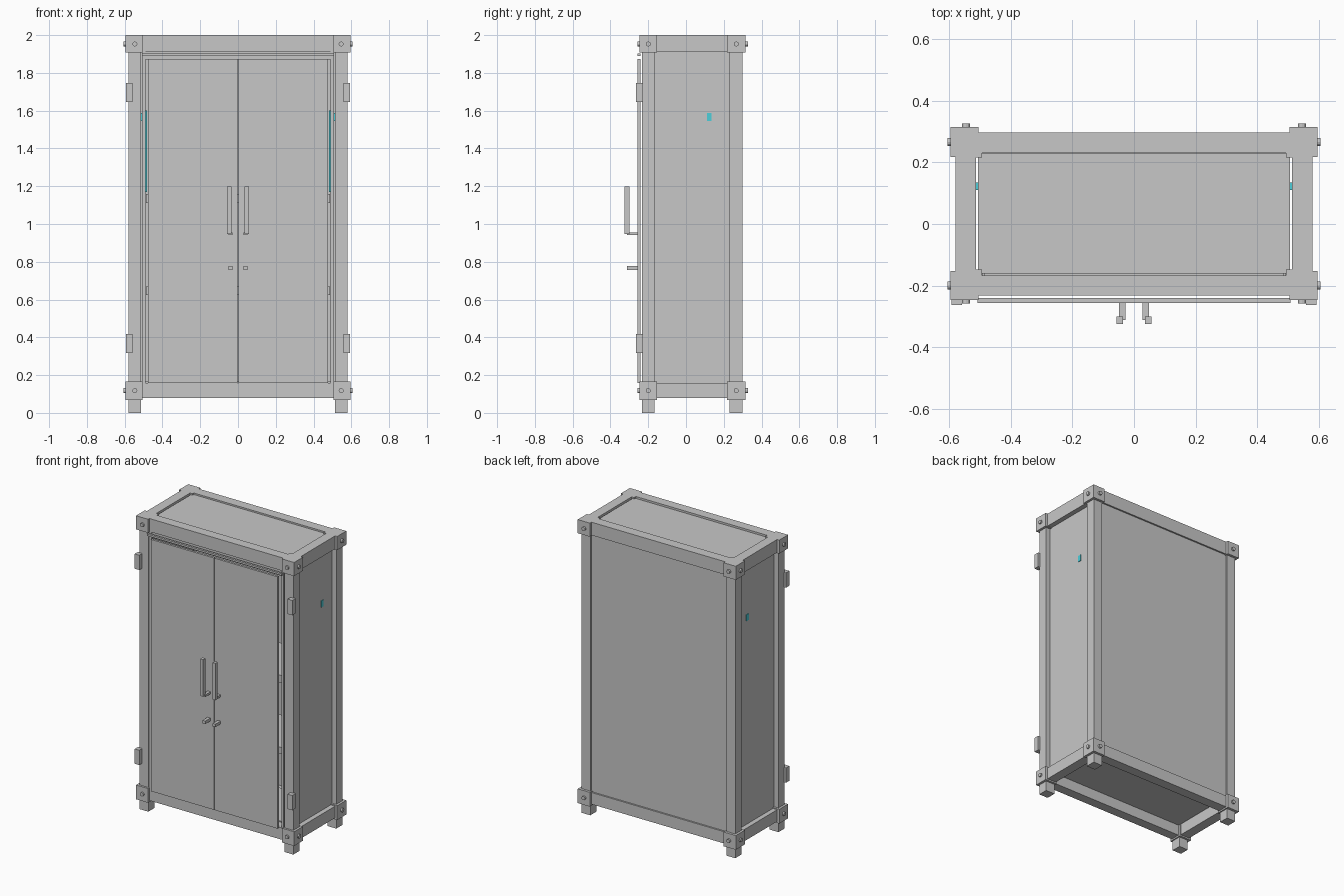
import bpy, bmesh
from math import pi
from mathutils import Matrix

cube = bpy.data.objects.get("Cube")
if cube:
    bpy.data.objects.remove(cube, do_unlink=True)


def material(name, colour):
    m = bpy.data.materials.new(name)
    m.use_nodes = True
    m.diffuse_color = (*colour, 1)
    m.node_tree.nodes["Principled BSDF"].inputs["Base Color"].default_value = (*colour, 1)
    return m


GREY = material("steel grey", (0.575, 0.575, 0.575))
CYAN = material("cyan", (0.075, 0.62, 0.7))
SIDES = {"left": 1, "right": -1}


def finish(name, bm, mat):
    mesh = bpy.data.meshes.new(name)
    bm.to_mesh(mesh)
    bm.free()
    mesh.materials.append(mat)
    obj = bpy.data.objects.new(name, mesh)
    bpy.context.collection.objects.link(obj)
    return obj


def box(name, x, y, z, mat=GREY):
    """Box from three (low, high) spans."""
    bm = bmesh.new()
    bmesh.ops.create_cube(bm, size=1)
    for v in bm.verts:
        v.co = [span[c > 0] for span, c in zip((x, y, z), v.co)]
    return finish(name, bm, mat)


def pair(name, x, y, z, mat=GREY):
    """The same box on the left and the right."""
    for side, s in SIDES.items():
        box(f"{side}_{name}", sorted((s * x[0], s * x[1])), y, z, mat)


def bolt(name, centre, axis):
    bm = bmesh.new()
    bmesh.ops.create_cone(bm, cap_ends=True, segments=12, radius1=0.013, radius2=0.013, depth=0.03)
    turn = Matrix.Rotation(pi / 2, 4, "Y" if axis == "x" else "X")
    bmesh.ops.transform(bm, matrix=Matrix.Translation(centre) @ turn, verts=bm.verts)
    finish(name, bm, GREY)


# Frame: posts, feet, rails, corner blocks and bolts
POST_X = (0.513, 0.58)
DEPTHS = {"front": (-0.233, -0.167), "back": (0.23, 0.298)}
LEVELS = {"bottom": (0.078, 0.158), "top": (1.911, 2.0)}
BLOCKS = {"bottom": (0.068, 0.165), "top": (1.907, 2.0)}

for end, y in DEPTHS.items():
    pair(end + "_post", POST_X, y, (0.1, 1.95))
    pair(end + "_foot", POST_X, y, (0, 0.09))
    for level, z in LEVELS.items():
        box(f"{level}_{end}_rail", (-0.55, 0.55), y, z)

for level, z in LEVELS.items():
    pair(level + "_side_rail", POST_X, (-0.2, 0.26), z)

for level, z in BLOCKS.items():
    mid_z = 0.118 if level == "bottom" else 1.953
    for end, y in (("front", (-0.247, -0.153)), ("back", (0.217, 0.315))):
        pair(f"{level}_{end}_corner_block", (0.505, 0.596), y, z)
        face_y = -0.243 if end == "front" else 0.312
        for side, s in SIDES.items():
            tag = f"{level}_{end}_{side}"
            bolt(tag + "_face_bolt", (s * 0.546, face_y, mid_z), "y")
            bolt(tag + "_side_bolt", (s * 0.591, sum(y) / 2, mid_z), "x")

# Small gussets filling the inner corners of the top frame
for end, y in (("front", (-0.18, -0.148)), ("back", (0.216, 0.25))):
    pair(end + "_top_gusset", (0.494, 0.53), y, (1.95, 2.0))

# Inner cabinet, standing clear of the outer side panels
box("top_panel", (-0.507, 0.507), (-0.161, 0.229), (1.965, 1.99))
box("floor_panel", (-0.507, 0.507), (-0.167, 0.23), (0.15, 0.165))
pair("inner_wall", (0.491, 0.507), (-0.232, 0.229), (0.158, 1.985))
box("lintel", (-0.491, 0.491), (-0.225, -0.205), (1.87, 1.915))
for name, z in (("lower", (0.625, 0.67)), ("upper", (1.11, 1.16))):
    box(name + "_shelf", (-0.488, 0.488), (-0.17, 0.22), z)

# Outer panels
box("back_panel", (-0.515, 0.515), (0.27, 0.287), (0.15, 1.915))
pair("side_panel", (0.53, 0.547), (-0.17, 0.24), (0.15, 1.915))

# Doors with hinges and handles
box("door_top_strip", (-0.508, 0.508), (-0.256, -0.241), (1.89, 1.903))
pair("door", (0.003, 0.477), (-0.256, -0.241), (0.158, 1.874))
for name, z in (("lower", (0.317, 0.418)), ("upper", (1.646, 1.747))):
    pair(name + "_hinge", (0.559, 0.594), (-0.264, -0.228), z)
pair("handle_bar", (0.035, 0.057), (-0.325, -0.3), (0.946, 1.198))
pair("handle_mount", (0.028, 0.049), (-0.312, -0.25), (0.941, 0.956))
pair("lock_stub", (0.028, 0.049), (-0.312, -0.25), (0.757, 0.777))

# Cyan strips inside, each with a tab reaching out through the side panel
pair("cyan_strip", (0.481, 0.4905), (0.11, 0.132), (1.17, 1.6), CYAN)
pair("cyan_tab", (0.485, 0.551), (0.111, 0.135), (1.545, 1.588), CYAN)
